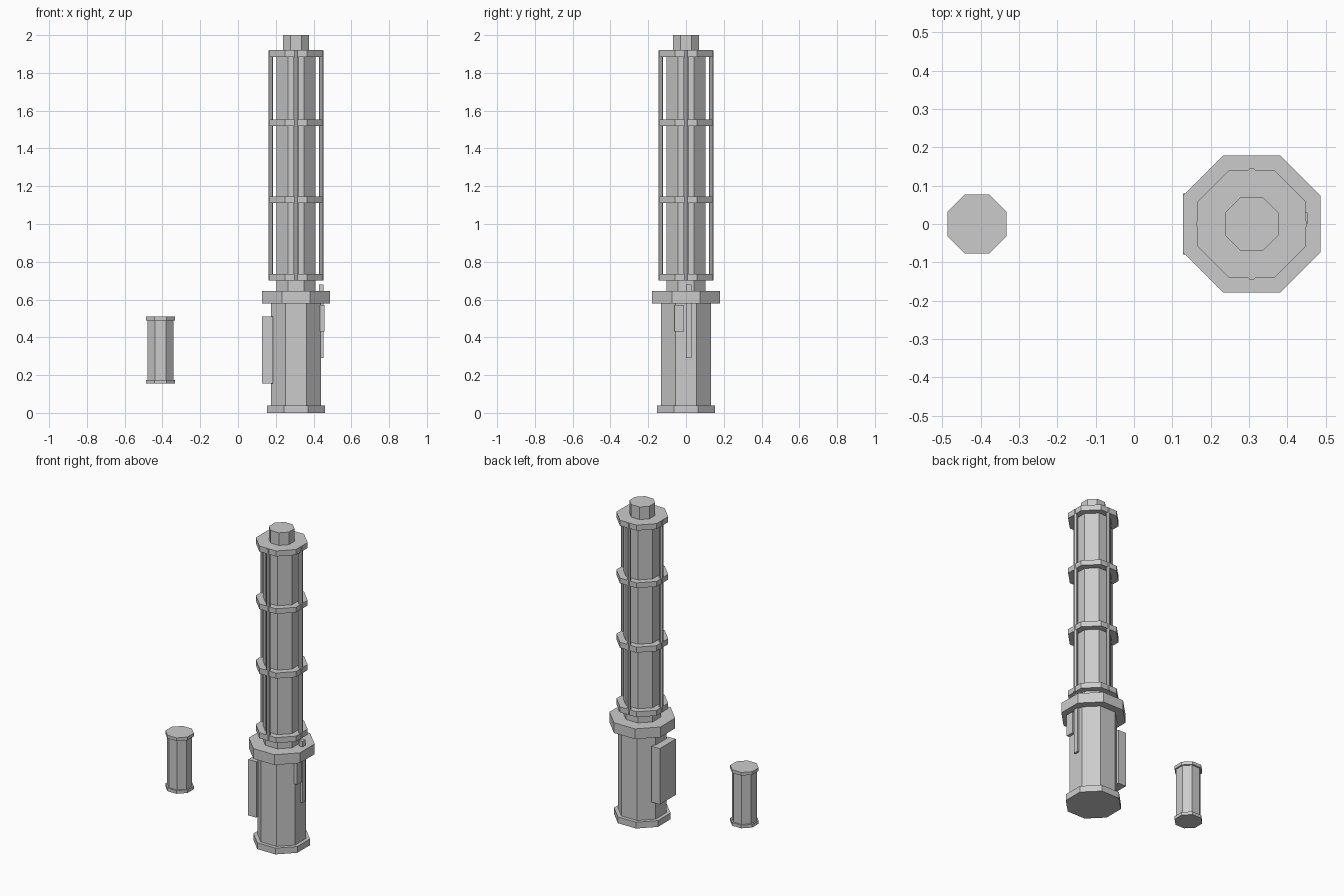
import bpy
from math import pi, cos, sin

if "Cube" in bpy.data.objects:
    bpy.data.objects.remove(bpy.data.objects["Cube"])

CX = 0.307   # axis of the main hilt
SX = -0.41   # axis of the separate cell


def prism(name, x, y, apothem, z0, z1, sides=8):
    """Upright prism with flat sides facing the axes."""
    bpy.ops.mesh.primitive_cylinder_add(
        vertices=sides, radius=apothem / cos(pi / sides), depth=z1 - z0,
        location=(x, y, (z0 + z1) / 2), rotation=(0, 0, pi / sides))
    bpy.context.object.name = name


def box(name, x0, x1, y0, y1, z0, z1):
    bpy.ops.mesh.primitive_cube_add(
        size=1, location=((x0 + x1) / 2, (y0 + y1) / 2, (z0 + z1) / 2))
    ob = bpy.context.object
    ob.name = name
    ob.scale = (x1 - x0, y1 - y0, z1 - z0)


# Lower grip, collar, barrel and tip
prism("base_plate", CX, 0, 0.154, 0.0, 0.04)
prism("grip_body", CX, 0, 0.132, 0.04, 0.58)
prism("collar", CX, 0, 0.179, 0.58, 0.645)
prism("barrel", CX, 0, 0.103, 0.645, 1.90)
prism("tip", CX, 0, 0.07, 1.92, 2.0)

# Rings around the barrel
for i, (z0, z1) in enumerate([(0.70, 0.735), (1.11, 1.145), (1.52, 1.553), (1.885, 1.92)]):
    prism(f"barrel_ring_{i + 1}", CX, 0, 0.141, z0, z1)

# Four rods joining the rings
for i in range(4):
    a = i * pi / 2
    prism(f"cage_rod_{i + 1}", CX + 0.133 * cos(a), 0.133 * sin(a), 0.012, 0.702, 1.918)

# Fittings on the grip
box("side_box", 0.128, 0.185, -0.08, 0.08, 0.155, 0.51)
box("switch_plate", 0.42, 0.457, -0.06, -0.01, 0.43, 0.57)
box("lever_strip", 0.43, 0.453, 0.0, 0.03, 0.29, 0.68)

# Separate cell with end caps
prism("cell_body", SX, 0, 0.068, 0.175, 0.49)
prism("cell_bottom_cap", SX, 0, 0.077, 0.155, 0.175)
prism("cell_top_cap", SX, 0, 0.077, 0.49, 0.51)
